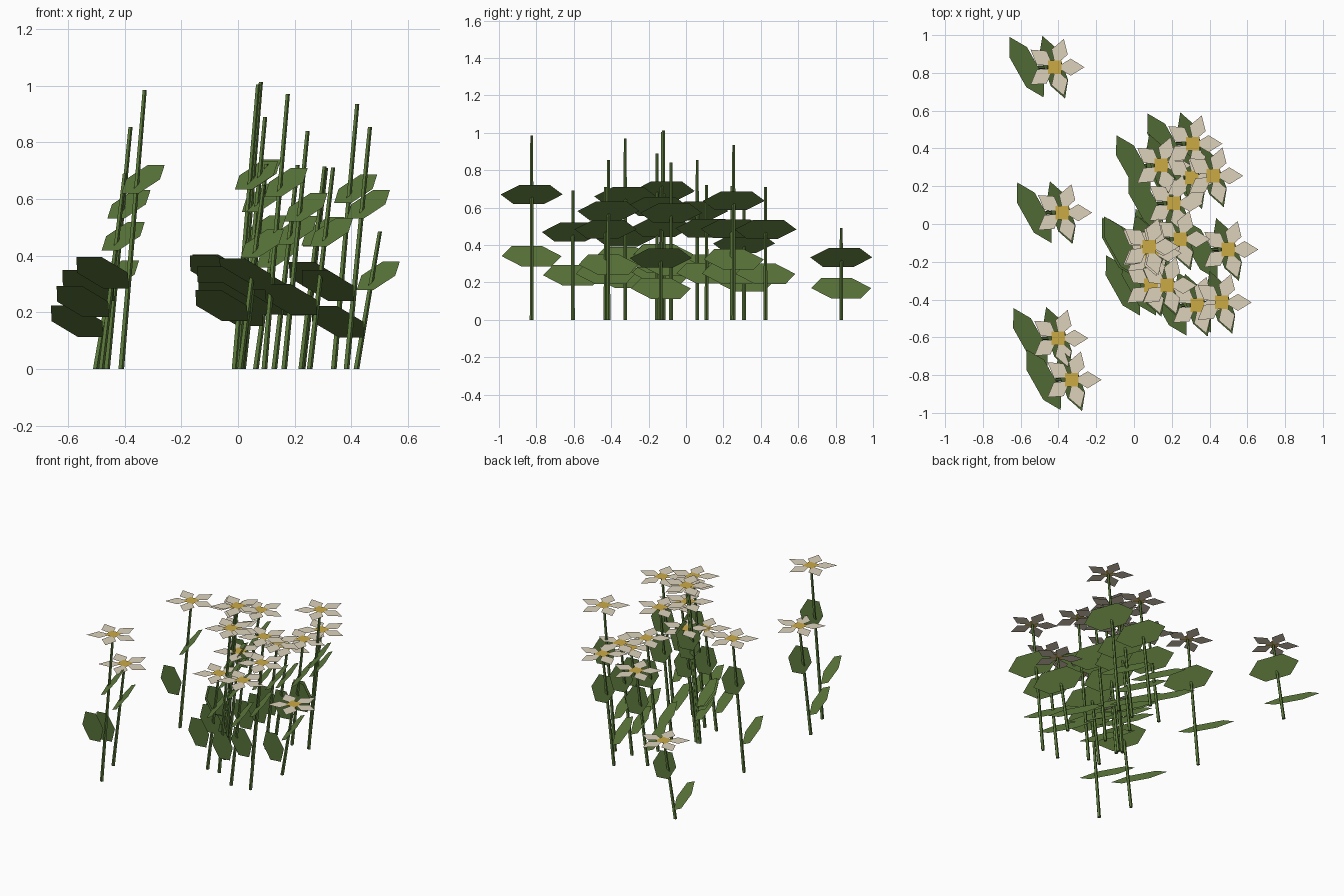
import bpy, math
from mathutils import Vector

if "Cube" in bpy.data.objects:
    bpy.data.objects.remove(bpy.data.objects["Cube"])


def material(name, rgb):
    m = bpy.data.materials.new(name)
    m.diffuse_color = (*rgb, 1)
    m.use_nodes = True
    m.node_tree.nodes["Principled BSDF"].inputs["Base Color"].default_value = m.diffuse_color
    return m


STEM = material("stem green", (0.11, 0.20, 0.045))
LEAF = material("leaf green", (0.12, 0.21, 0.05))
PETAL = material("cream petal", (0.72, 0.65, 0.50))
CENTRE = material("golden centre", (0.60, 0.40, 0.06))

# head position (x, y) and height of every flower
FLOWERS = [
    (-.42, .83, .49), (-.38, .06, .855), (-.40, -.605, .69), (-.33, -.825, .985),
    (.145, .31, .60), (.31, .425, .71), (.42, .255, .935), (.305, .245, .715),
    (.21, .11, .72), (.245, -.08, .84), (.07, -.125, 1.005), (.08, -.12, 1.013),
    (.095, -.155, .89), (.10, -.13, .724), (.50, -.135, .485), (.175, -.325, .97),
    (.09, -.325, .65), (.335, -.43, .711), (.465, -.415, .855),
]
LEAN = 0.083


def build(name, mat, polys):
    """Mesh object from a list of polygons or (points, faces) solids."""
    verts, faces = [], []
    for pts, fs in polys:
        n = len(verts)
        verts += [tuple(p) for p in pts]
        faces += [[i + n for i in f] for f in fs]
    me = bpy.data.meshes.new(name)
    me.from_pydata(verts, [], faces)
    me.materials.append(mat)
    ob = bpy.data.objects.new(name, me)
    bpy.context.collection.objects.link(ob)


def stem(x, y, h, sides=5):
    pts = []
    for cx, z, r in ((x - LEAN, 0, .011), (x, h, .008)):
        pts += [(cx + r * math.cos(k * math.tau / sides),
                 y + r * math.sin(k * math.tau / sides), z) for k in range(sides)]
    fs = [(k, (k + 1) % sides, (k + 1) % sides + sides, k + sides) for k in range(sides)]
    return pts, fs + [tuple(range(sides))[::-1], tuple(range(sides, 2 * sides))]


def leaf(centre, axis, width):
    """Flat hexagon: axis is half the length, width half the breadth."""
    c, a, w = Vector(centre), Vector(axis), Vector(width)
    pts = [c - a, c - a / 2 + w, c + a / 2 + w, c + a, c + a / 2 - w, c - a / 2 - w]
    return pts, [tuple(range(6))]


def petal(x, y, h, ang):
    """Kite-shaped petal pointing outward."""
    u = Vector((math.cos(ang), math.sin(ang), 0))
    v = Vector((-u.y, u.x, 0))
    c = Vector((x, y, h))
    return [c + u * .01, c + u * .085 - v * .045, c + u * .158, c + u * .085 + v * .045], [(0, 1, 2, 3)]


def centre(x, y, h, r=.036):
    return [(x - r, y - r, h), (x + r, y - r, h), (x + r, y + r, h), (x - r, y + r, h)], [(0, 1, 2, 3)]


build("stems", STEM, [stem(*f) for f in FLOWERS])
build("upper_leaves", LEAF, [leaf((x - .005, y, h * .68), (.06, -.166, 0), (.046, .016, .05))
                             for x, y, h in FLOWERS])
build("lower_leaves", LEAF, [leaf((x - .148, y, h * .345), (.09, -.16, 0), (-.047, -.026, .055))
                             for x, y, h in FLOWERS])
build("petals", PETAL, [petal(x, y, h, k * math.tau / 5) for x, y, h in FLOWERS for k in range(5)])
build("flower_centres", CENTRE, [centre(x, y, h + .003) for x, y, h in FLOWERS])
